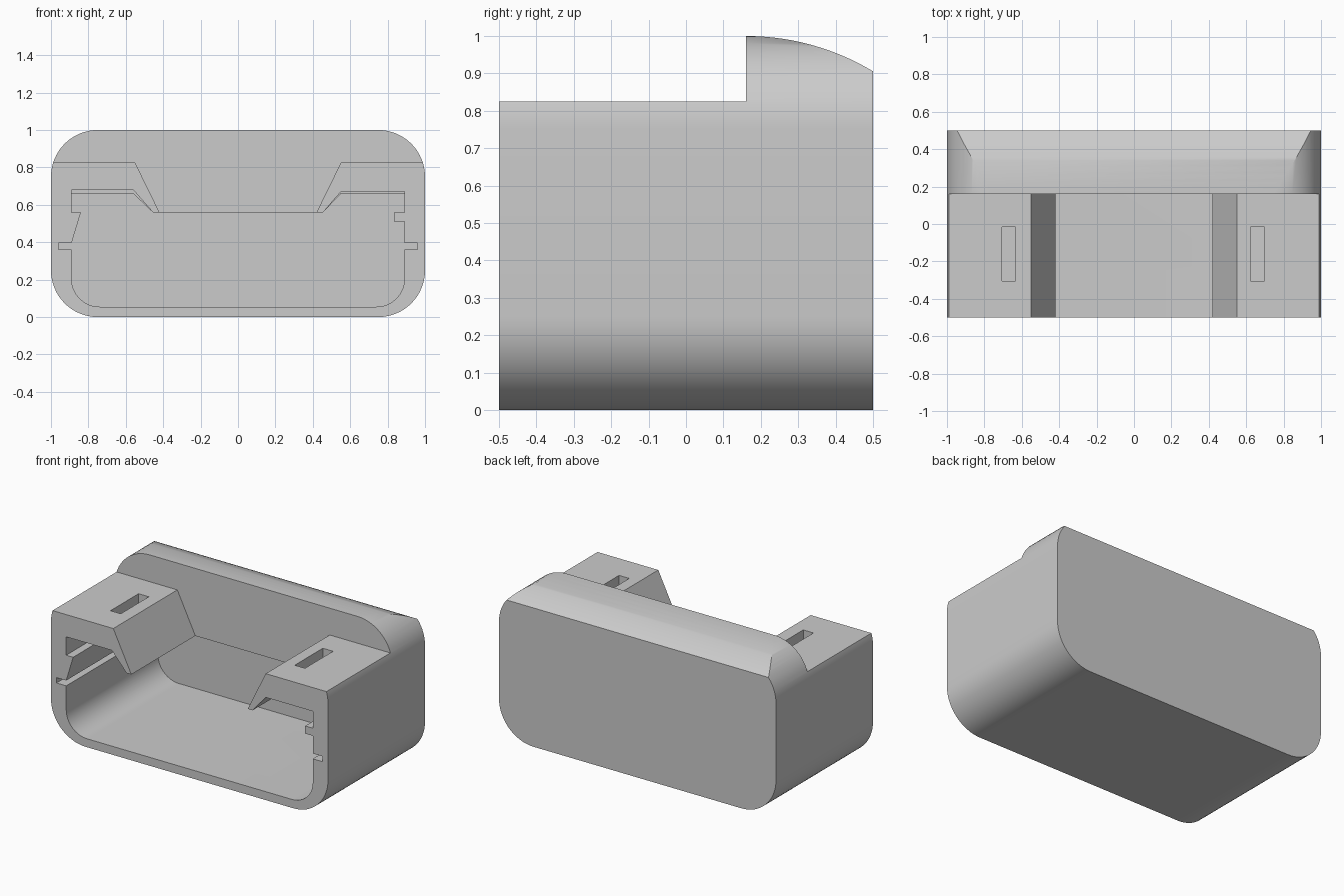
import bpy
import bmesh
from math import cos, sin, pi, sqrt

if "Cube" in bpy.data.objects:
    bpy.data.objects.remove(bpy.data.objects["Cube"], do_unlink=True)

grey = bpy.data.materials.new("plain grey")
grey.use_nodes = True
grey.diffuse_color = (0.6, 0.6, 0.6, 1)
grey.node_tree.nodes["Principled BSDF"].inputs["Base Color"].default_value = grey.diffuse_color


def prism(name, points, start, end, axis="y"):
    """Extrude a closed profile along y (points are x, z) or x (points are y, z)."""
    bm = bmesh.new()
    place = (lambda p, d: (p[0], d, p[1])) if axis == "y" else (lambda p, d: (d, p[0], p[1]))
    face = bm.faces.new([bm.verts.new(place(p, start)) for p in points])
    extruded = bmesh.ops.extrude_face_region(bm, geom=[face])["geom"]
    shift = (0, end - start, 0) if axis == "y" else (end - start, 0, 0)
    bmesh.ops.translate(bm, vec=shift, verts=[g for g in extruded if isinstance(g, bmesh.types.BMVert)])
    bmesh.ops.recalc_face_normals(bm, faces=bm.faces)
    mesh = bpy.data.meshes.new(name)
    bm.to_mesh(mesh)
    bm.free()
    mesh.materials.append(grey)
    obj = bpy.data.objects.new(name, mesh)
    bpy.context.collection.objects.link(obj)
    return obj


def arc(cx, cz, r, start, steps=16):
    """Quarter circle, counter-clockwise from a start angle."""
    return [(cx + r * cos(start + pi / 2 * i / steps), cz + r * sin(start + pi / 2 * i / steps))
            for i in range(steps + 1)]


def cavity(left_top, right_top):
    """Inside outline: rounded floor, side grooves, hook, tab and raised ceilings."""
    floor = arc(-0.74, 0.205, 0.15, pi) + arc(0.74, 0.205, 0.15, 1.5 * pi)
    right = [(0.89, 0.36), (0.96, 0.36), (0.96, 0.395), (0.89, 0.395),
             (0.89, 0.51), (0.835, 0.51), (0.835, 0.56), (0.89, 0.56),
             (0.89, right_top), (0.55, right_top), (0.455, 0.56)]
    left = [(-0.455, 0.56), (-0.56, left_top), (-0.89, left_top), (-0.89, 0.56),
            (-0.84, 0.56), (-0.89, 0.395), (-0.96, 0.395), (-0.96, 0.36), (-0.89, 0.36)]
    return floor + right + left


# Outer body
corners = [(0.75, 0.25, 1.5 * pi), (0.75, 0.75, 0), (-0.75, 0.75, pi / 2), (-0.75, 0.25, pi)]
housing = prism("housing", [p for x, z, a in corners for p in arc(x, z, 0.25, a)], -0.5, 0.5)

# Curved roof at the back
radius, ridge = 0.66, 0.16
roof = [(ridge + 0.4 * i / 20, 1 - radius + sqrt(radius ** 2 - (0.4 * i / 20) ** 2)) for i in range(21)]
cutters = [prism("roof_cutter", roof + [(0.56, 1.2), (ridge, 1.2)], -1.2, 1.2, "x")]

# Lowered arms with the flared opening between them
half = [(0.42, 0.5), (0.42, 0.56), (0.55, 0.825), (1.2, 0.825), (1.2, 1.2)]
opening = half + [(-x, z) for x, z in reversed(half)]
cutters.append(prism("opening_cutter", opening, -0.7, ridge))

# Cavity, slightly lower behind the arms
cutters.append(prism("rear_cavity_cutter", cavity(0.66, 0.66), -0.6, 0.445))
cutters.append(prism("front_cavity_cutter", cavity(0.68, 0.67), -0.65, ridge))

# Slots through both arms
for x in (-0.67, 0.66):
    slot = [(x - 0.037, 0.6), (x + 0.037, 0.6), (x + 0.037, 0.9), (x - 0.037, 0.9)]
    cutters.append(prism("slot_cutter", slot, -0.305, -0.015))

# Cut the body and tidy up
bpy.context.view_layer.objects.active = housing
for cutter in cutters:
    cutter.hide_render = True
    cut = housing.modifiers.new(cutter.name, "BOOLEAN")
    cut.operation = "DIFFERENCE"
    cut.solver = "EXACT"
    cut.object = cutter
    bpy.ops.object.modifier_apply(modifier=cut.name)
    bpy.data.objects.remove(cutter, do_unlink=True)

for obj in bpy.context.selected_objects:
    obj.select_set(False)
housing.select_set(True)
bpy.ops.object.shade_smooth_by_angle(angle=pi / 6)
